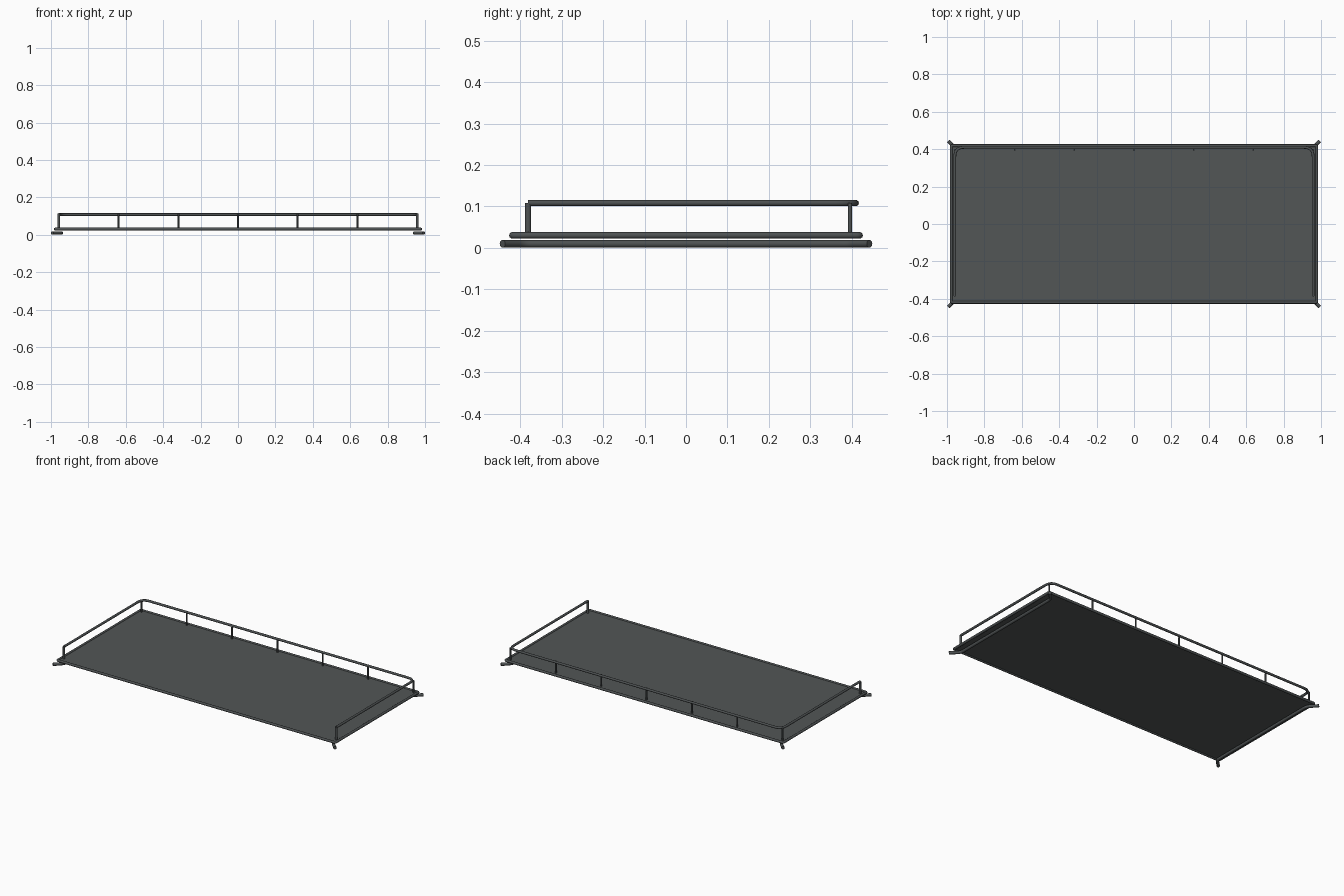
import bpy, math
from mathutils import Vector

if "Cube" in bpy.data.objects:
    bpy.data.objects.remove(bpy.data.objects["Cube"], do_unlink=True)


def material(name, colour):
    m = bpy.data.materials.new(name)
    m.use_nodes = True
    m.diffuse_color = colour
    m.node_tree.nodes["Principled BSDF"].inputs["Base Color"].default_value = colour
    return m


steel = material("dark steel", (0.075, 0.083, 0.085, 1))
deck_grey = material("deck grey", (0.085, 0.094, 0.094, 1))


def rounded(points, radius, closed=False, steps=6):
    """Replace the inner corners of a path with smooth bends."""
    pts = [Vector(p) for p in points]
    out = []
    for i, p in enumerate(pts):
        if not closed and i in (0, len(pts) - 1):
            out.append(p)
            continue
        a, b = pts[i - 1], pts[(i + 1) % len(pts)]
        start = p + (a - p).normalized() * radius
        end = p + (b - p).normalized() * radius
        for k in range(steps + 1):
            t = k / steps
            out.append(start * (1 - t) ** 2 + p * 2 * t * (1 - t) + end * t * t)
    return out


def tube(name, points, radius, closed=False):
    curve = bpy.data.curves.new(name, "CURVE")
    curve.dimensions = "3D"
    curve.bevel_depth = radius
    curve.bevel_resolution = 3
    curve.use_fill_caps = True
    spline = curve.splines.new("POLY")
    spline.points.add(len(points) - 1)
    for sp, p in zip(spline.points, points):
        sp.co = (*p, 1)
    spline.use_cyclic_u = closed
    curve.materials.append(steel)
    obj = bpy.data.objects.new(name, curve)
    bpy.context.collection.objects.link(obj)
    # Turn the swept curve into a mesh
    bpy.ops.object.select_all(action="DESELECT")
    obj.select_set(True)
    bpy.context.view_layer.objects.active = obj
    bpy.ops.object.convert(target="MESH")
    bpy.ops.object.shade_smooth_by_angle(angle=math.radians(40))


# Deck plate and its surrounding frame
FX, FY, FZ = 0.977, 0.419, 0.03
bpy.ops.mesh.primitive_cube_add(size=1, location=(0, 0, FZ))
deck = bpy.context.object
deck.name = "deck_plate"
deck.scale = (2 * FX, 2 * FY, 0.004)
deck.data.materials.append(deck_grey)
corners = [(-FX, -FY, FZ), (FX, -FY, FZ), (FX, FY, FZ), (-FX, FY, FZ)]
tube("deck_frame", rounded(corners, 0.008, True, 3), 0.008, True)

# Guard rail round the back and both sides
RX, RY, RZ, FRONT = 0.958, 0.41, 0.108, -0.381
rail = [(-RX, FRONT, RZ), (-RX, RY, RZ), (RX, RY, RZ), (RX, FRONT, RZ)]
tube("guard_rail", rounded(rail, 0.05), 0.0075)

# Thin posts along the back
for i in range(7):
    x = (i - 3) * 0.319
    tube(f"back_post_{i + 1}", [(x, 0.396, FZ), (x, 0.396, RZ)], 0.005)

for side, s in (("left", 1), ("right", -1)):
    # Thick post carrying the front end of the rail
    tube(f"{side}_front_post", [(s * RX, FRONT, FZ), (s * RX, FRONT, RZ)], 0.0075)
    # Lower side bar with ends flared out past the corners
    z = 0.0095
    bar = [(s * 0.944, -0.394, z), (s * 0.944, 0.394, z)]
    path = [(s * 0.993, -0.443, z)] + bar + [(s * 0.993, 0.443, z)]
    tube(f"{side}_lower_bar", rounded(path, 0.02), 0.0095)
